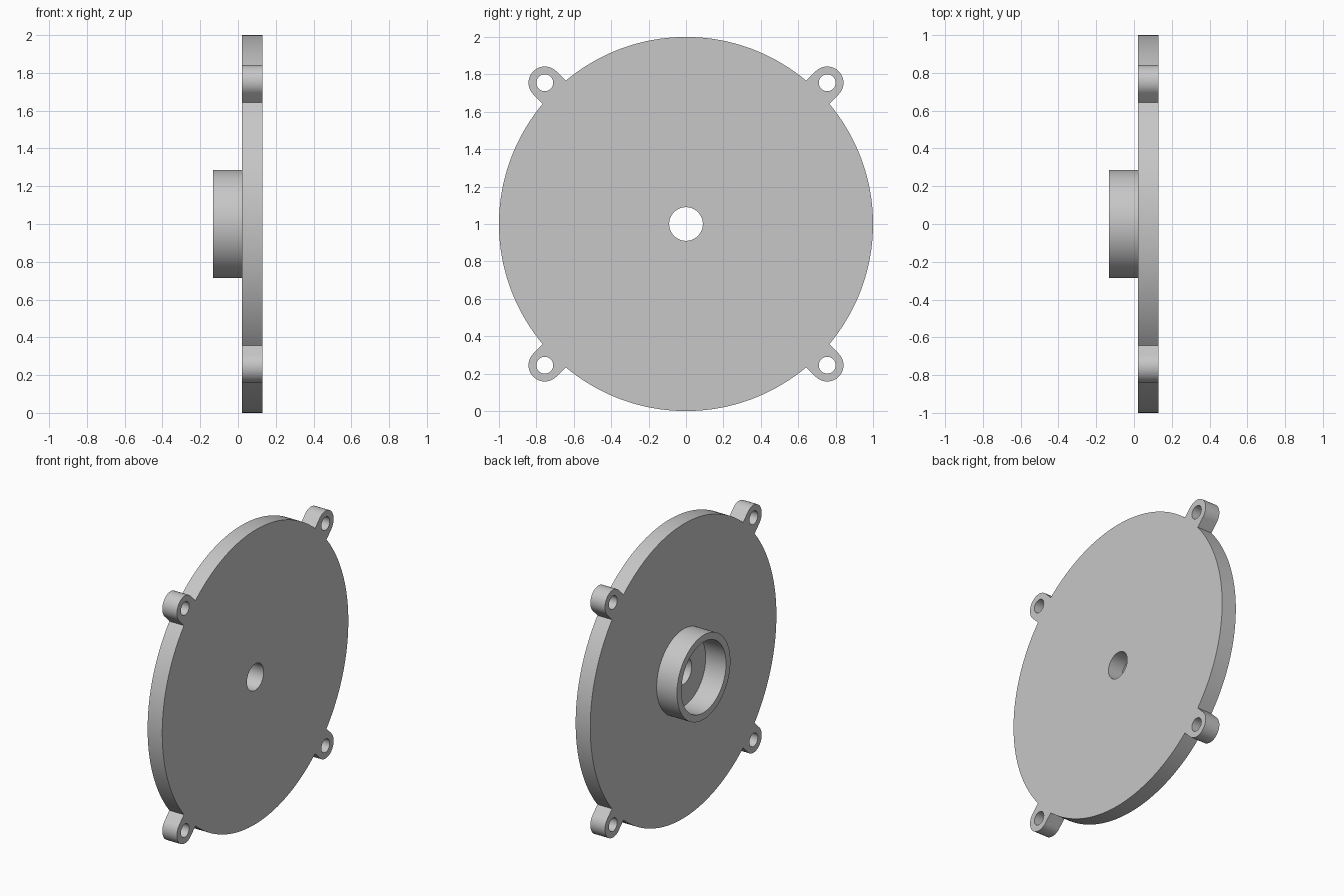
import bpy, bmesh
from math import radians, asin, sin, cos, pi, sqrt

cube = bpy.data.objects.get("Cube")
if cube:
    bpy.data.objects.remove(cube, do_unlink=True)

grey = bpy.data.materials.new("plain_grey")
grey.use_nodes = True
colour = (0.57, 0.57, 0.57, 1)
grey.diffuse_color = colour
grey.node_tree.nodes["Principled BSDF"].inputs["Base Color"].default_value = colour

DISC_R, LUG_R, LUG_HOLE_R = 1.0, 0.087, 0.045
LUG_DIST = 0.755 * sqrt(2)
LUG_ANGLES = [pi / 4 + k * pi / 2 for k in range(4)]


def arc(centre, radius, start, end, steps):
    """Points along an arc, both ends included."""
    angles = [start + (end - start) * i / steps for i in range(steps + 1)]
    return [(centre[0] + radius * cos(a), centre[1] + radius * sin(a)) for a in angles]


def circle(centre, radius, steps):
    return arc(centre, radius, 0, 2 * pi, steps)[:-1]


def extruded(name, loops, x_min, x_max):
    """Fill the loops (inner ones become holes) and extrude along x."""
    curve = bpy.data.curves.new(name, "CURVE")
    curve.dimensions = "2D"
    curve.fill_mode = "BOTH"
    curve.extrude = (x_max - x_min) / 2
    for loop in loops:
        spline = curve.splines.new("POLY")
        spline.points.add(len(loop) - 1)
        for point, (u, v) in zip(spline.points, loop):
            point.co = (u, v, 0, 1)
        spline.use_cyclic_u = True
    obj = bpy.data.objects.new(name, curve)
    bpy.context.collection.objects.link(obj)
    obj.location = ((x_min + x_max) / 2, 0, 1)
    obj.rotation_euler = (radians(90), 0, radians(90))

    bpy.ops.object.select_all(action="DESELECT")
    obj.select_set(True)
    bpy.context.view_layer.objects.active = obj
    bpy.ops.object.convert(target="MESH")
    obj = bpy.context.view_layer.objects.active
    bm = bmesh.new()
    bm.from_mesh(obj.data)
    bmesh.ops.remove_doubles(bm, verts=bm.verts, dist=0.0001)
    bmesh.ops.recalc_face_normals(bm, faces=bm.faces)
    bm.to_mesh(obj.data)
    bm.free()
    obj.data.materials.clear()
    obj.data.materials.append(grey)
    bpy.ops.object.shade_smooth_by_angle(angle=radians(30))
    return obj


# Cover plate: disc outline interrupted by four rounded lugs
half = asin(LUG_R / DISC_R)
outline, lug_holes = [], []
for a in LUG_ANGLES:
    centre = (LUG_DIST * cos(a), LUG_DIST * sin(a))
    outline += arc(centre, LUG_R, a - pi / 2, a + pi / 2, 24)
    outline += arc((0, 0), DISC_R, a + half, a + pi / 2 - half, 40)
    lug_holes.append(circle(centre, LUG_HOLE_R, 32))
shaft_hole = circle((0, 0), 0.09, 48)
extruded("cover_plate", [outline, shaft_hole] + lug_holes, 0.02, 0.13)

# Bearing collar: open ring on the plate's inner face
extruded("bearing_collar", [circle((0, 0), 0.287, 80), circle((0, 0), 0.24, 80)], -0.133, 0.021)
